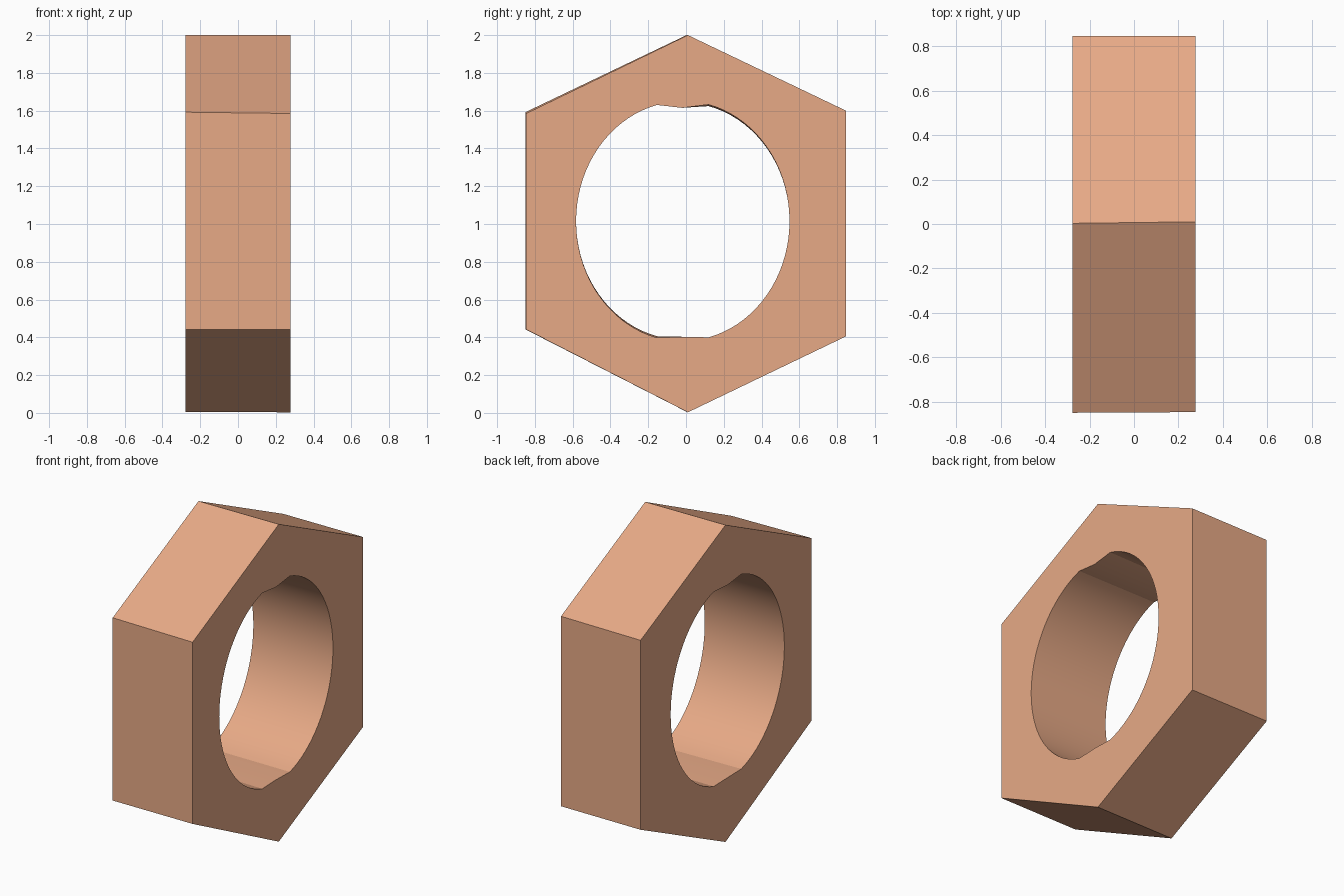
import bpy, bmesh, math

if "Cube" in bpy.data.objects:
    bpy.data.objects.remove(bpy.data.objects["Cube"])

HALF = 0.277          # half thickness along x
ARC_STEPS = 36        # segments in each side arc of the bore

# Slightly irregular hexagon outlines (y, z) for the two end faces
HEX_RIGHT = [(0.01, 2.0), (0.847, 1.6), (0.847, 0.405), (0.01, 0.003), (-0.847, 0.442), (-0.847, 1.585)]
HEX_LEFT = [(0.003, 2.0), (0.847, 1.597), (0.847, 0.405), (0.003, 0.006), (-0.85, 0.442), (-0.85, 1.592)]


def bore_profile(top):
    """Oval bore with a shallow flat at top and bottom."""
    pts = []
    cy, cz, ry = -0.017, 1.015, 0.565
    for sign in (1, -1):
        for i in range(ARC_STEPS + 1):
            a = math.radians(-76 + 152 * i / ARC_STEPS) * sign
            y = cy + sign * ry * math.cos(a)
            s = math.sin(a) * sign
            # right side runs bottom to top, left side top to bottom
            rz = (top - cz) / 0.97 if s > 0 else 0.634
            pts.append((y, cz + rz * s * sign))
        # faint kink in the middle of each flat
        pts.append((-0.02, 1.615 if sign == 1 else 0.403))
    return pts


def add_ring(bm, pts, x):
    verts = [bm.verts.new((x, y, z)) for y, z in pts]
    edges = [bm.edges.new((verts[i], verts[(i + 1) % len(verts)])) for i in range(len(verts))]
    return verts, edges


def wall(bm, a, b, smooth):
    n = len(a)
    for i in range(n):
        j = (i + 1) % n
        bm.faces.new((a[i], a[j], b[j], b[i])).smooth = smooth


bm = bmesh.new()
hexes, bores = [], []
for x, outline, top in ((HALF, HEX_RIGHT, 1.632), (-HALF, HEX_LEFT, 1.624)):
    hv, he = add_ring(bm, outline, x)
    bv, be = add_ring(bm, bore_profile(top), x)
    # End face with the bore left open
    bmesh.ops.triangle_fill(bm, edges=he + be, use_beauty=True)
    hexes.append(hv)
    bores.append(bv)

# Outer flats and inner bore wall
wall(bm, hexes[0], hexes[1], False)
wall(bm, bores[0], bores[1], True)
bmesh.ops.recalc_face_normals(bm, faces=bm.faces[:])

mesh = bpy.data.meshes.new("hex_nut")
bm.to_mesh(mesh)
bm.free()
nut = bpy.data.objects.new("hex_nut", mesh)
bpy.context.collection.objects.link(nut)

# Keep rims and hexagon corners sharp
bpy.context.view_layer.objects.active = nut
nut.select_set(True)
bpy.ops.object.shade_smooth_by_angle(angle=math.radians(15))

mat = bpy.data.materials.new("copper")
mat.diffuse_color = (0.8, 0.4, 0.24, 1)
mat.use_nodes = True
mat.node_tree.nodes["Principled BSDF"].inputs["Base Color"].default_value = mat.diffuse_color
mesh.materials.append(mat)
